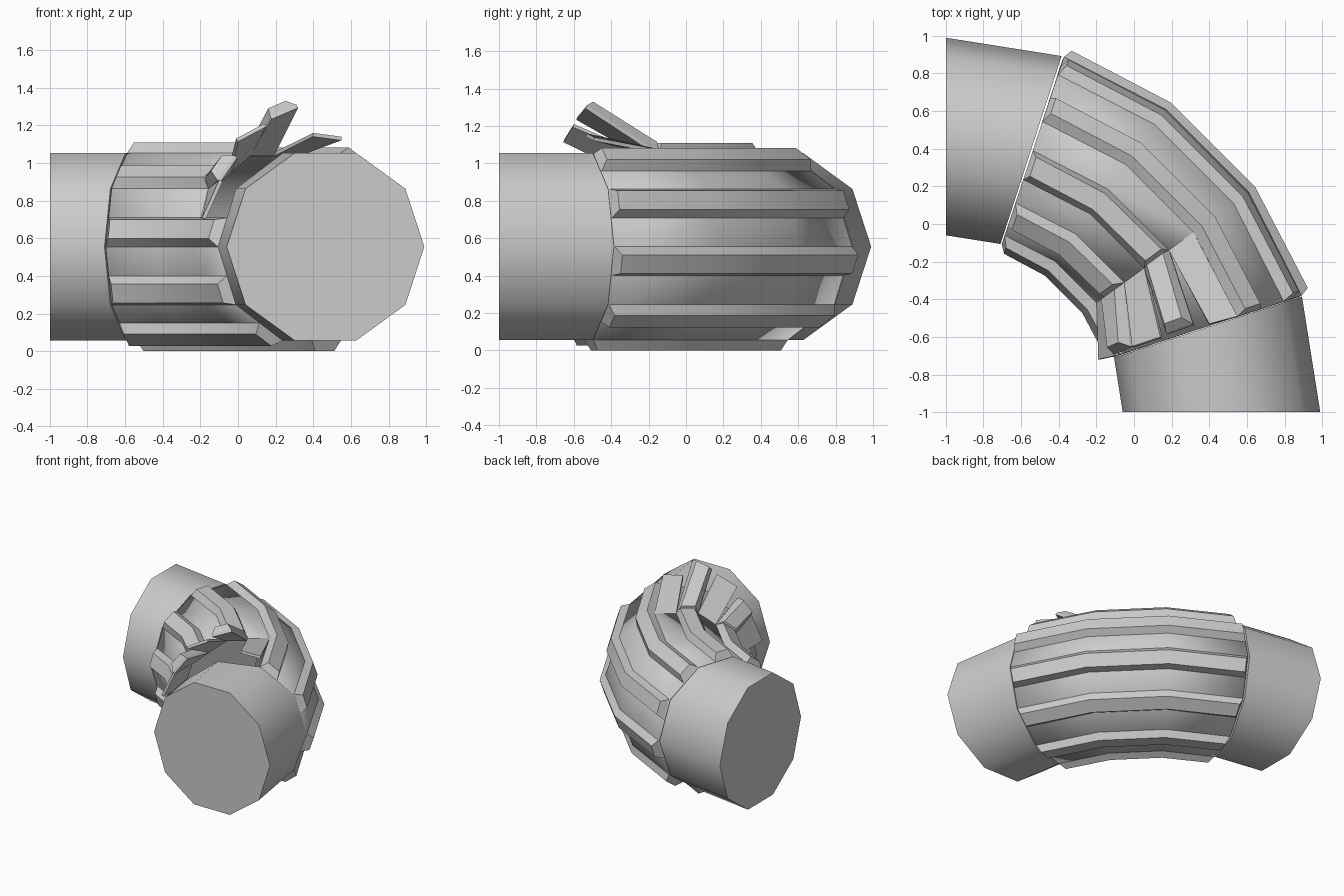
import bpy, bmesh, math
from mathutils import Vector

if "Cube" in bpy.data.objects:
    bpy.data.objects.remove(bpy.data.objects["Cube"], do_unlink=True)

BEND, TUBE, MID_Z = 1.465, 0.525, 0.555   # bend radius, tube radius, axis height
SIDES = 10
RIB_H, INSET = 0.055, 0.028

grey = bpy.data.materials.new("metal_grey")
grey.use_nodes = True
grey.diffuse_color = (0.6, 0.6, 0.6, 1)
grey.node_tree.nodes["Principled BSDF"].inputs["Base Color"].default_value = (0.6, 0.6, 0.6, 1)


def finish(name, bm, recalc=True):
    if recalc:
        bmesh.ops.recalc_face_normals(bm, faces=bm.faces[:])
    mesh = bpy.data.meshes.new(name)
    bm.to_mesh(mesh)
    bm.free()
    mesh.materials.append(grey)
    ob = bpy.data.objects.new(name, mesh)
    bpy.context.collection.objects.link(ob)
    bpy.ops.object.select_all(action="DESELECT")
    bpy.context.view_layer.objects.active = ob
    ob.select_set(True)
    bpy.ops.object.shade_smooth_by_angle(angle=math.radians(40))
    return ob


def decagon(half):
    """Point on the ten-sided section; odd steps are side midpoints."""
    def corner(i):
        a = math.tau * i / SIDES
        return Vector((TUBE * math.cos(a), TUBE * math.sin(a)))
    i = half // 2
    return corner(i) if half % 2 == 0 else (corner(i) + corner(i + 1)) / 2


def place(phi, half):
    """Section point swept to the bend angle phi (degrees)."""
    p, a = decagon(half), math.radians(phi)
    r = BEND + p.x
    return Vector((r * math.cos(a) - 1, r * math.sin(a) - 1, MID_Z + p.y))


def tangent(phi):
    a = math.radians(phi)
    return Vector((-math.sin(a), math.cos(a), 0))


def strip(name, stations, height, inset):
    """Closed raised strip lofted through stations of (edge, edge, direction)."""
    bm = bmesh.new()
    rows = []
    last = len(stations) - 1
    for i, (a, b, t) in enumerate(stations):
        u = (b - a).normalized()
        n = t.cross(u).normalized() * height
        slide = t * inset * ((i == 0) - (i == last))
        pts = (a, a + u * inset + n + slide, b - u * inset + n + slide, b)
        rows.append([bm.verts.new(p) for p in pts])
    for r, s in zip(rows, rows[1:]):
        for k in range(4):
            bm.faces.new((r[k], r[(k + 1) % 4], s[(k + 1) % 4], s[k]))
    bm.faces.new(rows[0])
    bm.faces.new(rows[-1])
    return finish(name, bm)


# Plain end pipes
def end_pipe(name, start, stop):
    bm = bmesh.new()
    rings = [[bm.verts.new(place(phi, 2 * i)) for i in range(SIDES)] for phi in (start, stop)]
    for i in range(SIDES):
        j = (i + 1) % SIDES
        bm.faces.new((rings[0][i], rings[0][j], rings[1][j], rings[1][i]))
    for ring in rings:
        bm.faces.new(ring)
    finish(name, bm)


end_pipe("front_pipe", 0, 18)
end_pipe("side_pipe", 72, 90)

# Torn panels: (side, half) -> free corners of the peeled flap
torn = {
    (2, 0): ((0.55, -0.49, 1.14), (0.40, -0.53, 1.16)),
    (2, 1): ((0.31, -0.53, 1.31), (0.17, -0.58, 1.25)),
    (3, 0): ((0.14, -0.60, 1.21), (-0.01, -0.65, 1.13)),
    (3, 1): ((-0.02, -0.65, 1.04), (-0.11, -0.69, 0.91)),
    (4, 0): ((-0.10, -0.70, 0.91), (-0.19, -0.72, 0.71)),
}
angles = [18.15, 36, 54, 71.6]

# Elbow shell, open where the panels are torn
bm = bmesh.new()
N = 2 * SIDES
rings = [[bm.verts.new(place(phi, h)) for h in range(N)] for phi in angles]
for seg in range(3):
    for h in range(N):
        if seg == 0 and (h // 2, h % 2) in torn:
            continue
        k = (h + 1) % N
        bm.faces.new((rings[seg][h], rings[seg + 1][h], rings[seg + 1][k], rings[seg][k]))
for f in bm.faces:
    f.normal_update()
# Make the first outer face point away from the bend centre
probe = bm.faces[:][0]
if probe.normal.dot(probe.calc_center_median() - Vector((-1, -1, MID_Z))) < 0:
    bmesh.ops.reverse_faces(bm, faces=bm.faces[:])
shell = finish("elbow_shell", bm, recalc=False)
wall = shell.modifiers.new("wall", "SOLIDIFY")
wall.thickness = 0.02
wall.offset = -1

# Raised ribs on one half of every side
for side in range(SIDES):
    path = angles[1:] if (side, 1) in torn else angles
    h = 2 * side + 1
    strip(f"rib_{side}", [(place(p, h), place(p, h + 1), tangent(p)) for p in path], RIB_H, INSET)

# Peeled flaps hinged on the second ring
for (side, half), (a, b) in torn.items():
    h = 2 * side + half
    a, b = Vector(a), Vector(b)
    ha, hb = place(angles[1], h), place(angles[1], h + 1)
    t = (ha + hb - a - b).normalized()
    ends = [(a, b, t), (ha, hb, t)]
    strip(f"flap_plate_{side}_{half}", ends, -0.02, 0)
    if half:
        strip(f"flap_rib_{side}", ends, RIB_H, INSET)
